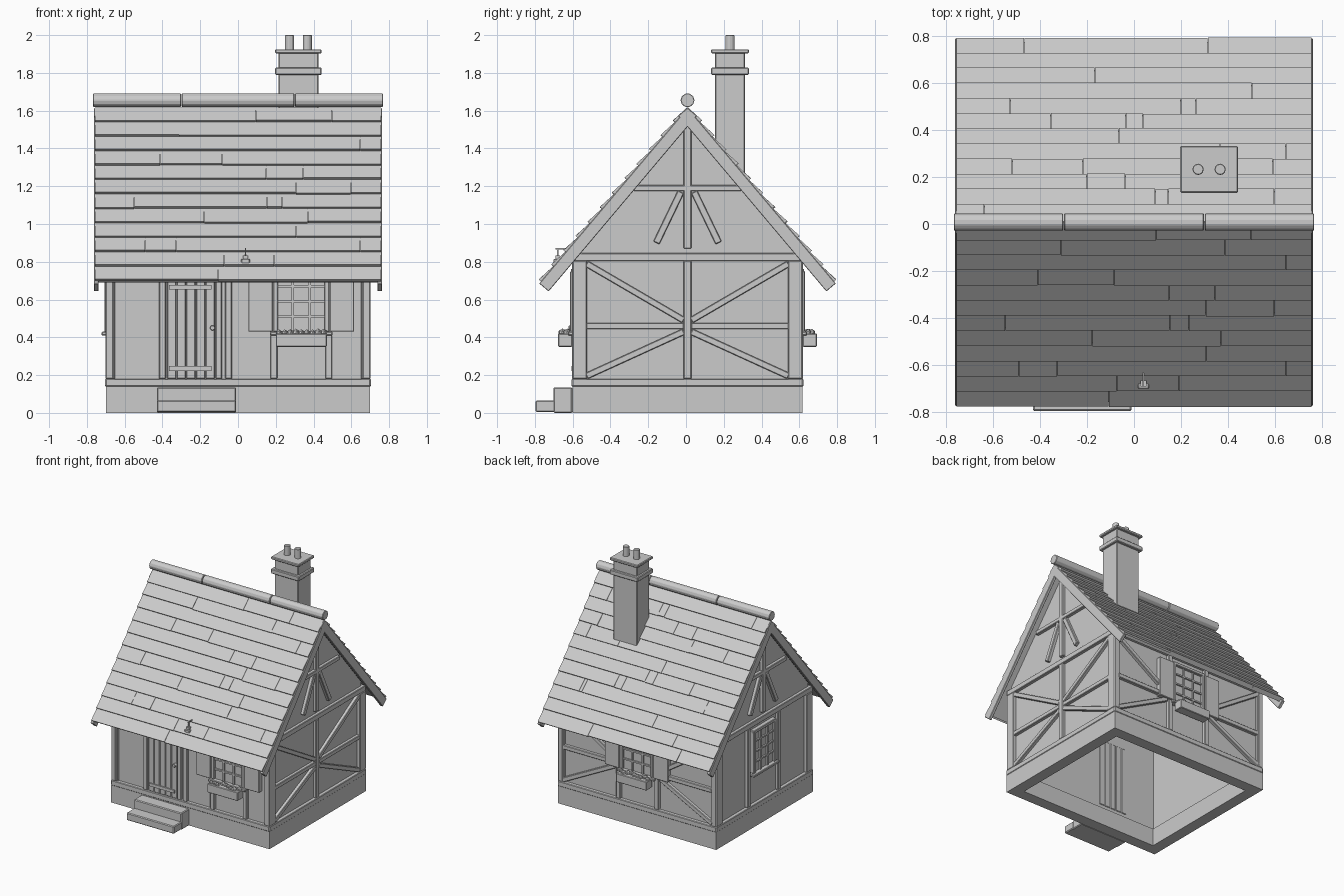
import bpy, bmesh, math, random
from mathutils import Matrix, Vector

random.seed(4)
cube = bpy.data.objects.get("Cube")
if cube:
    bpy.data.objects.remove(cube)

GREY = (0.6, 0.6, 0.6, 1)
mat = bpy.data.materials.new("plain grey")
mat.use_nodes = True
mat.diffuse_color = GREY
mat.node_tree.nodes["Principled BSDF"].inputs["Base Color"].default_value = GREY

SHIFT = Matrix.Translation((0, 0.008, 0))
HX, HY = 0.70, 0.61          # outer half size of the timber frame
WX, WY = HX - 0.025, HY - 0.025   # outer half size of the wall panels
FRONT, RIGHT, BACK, LEFT = [Matrix.Rotation(math.radians(a), 4, "Z") for a in (0, 90, 180, -90)]
DEPTH = {0: HY, 1: HX}


def finish(name, bm, matrix=Matrix(), bevel=0.0):
    bmesh.ops.recalc_face_normals(bm, faces=bm.faces)
    mesh = bpy.data.meshes.new(name)
    bm.to_mesh(mesh)
    bm.free()
    mesh.materials.append(mat)
    ob = bpy.data.objects.new(name, mesh)
    ob.matrix_world = SHIFT @ matrix
    bpy.context.collection.objects.link(ob)
    if bevel:
        mod = ob.modifiers.new("soft edge", "BEVEL")
        mod.width, mod.segments = bevel, 1
    return ob


def box(name, x, y, z, matrix=Matrix(), bevel=0.0):
    bm = bmesh.new()
    size = [r[1] - r[0] for r in (x, y, z)]
    mid = [(r[0] + r[1]) / 2 for r in (x, y, z)]
    bmesh.ops.create_cube(bm, size=1, matrix=Matrix.Translation(mid) @ Matrix.Diagonal((*size, 1)))
    return finish(name, bm, matrix, bevel)


def prism(name, points, x0, x1, matrix=Matrix(), bevel=0.0):
    """Extrude a (y, z) outline along x."""
    bm = bmesh.new()
    face = bm.faces.new([bm.verts.new((x0, y, z)) for y, z in points])
    out = bmesh.ops.extrude_face_region(bm, geom=[face])
    bmesh.ops.translate(bm, vec=(x1 - x0, 0, 0),
                        verts=[v for v in out["geom"] if isinstance(v, bmesh.types.BMVert)])
    return finish(name, bm, matrix, bevel)


def rod(name, radius, length, matrix, sides=10):
    bm = bmesh.new()
    bmesh.ops.create_cone(bm, cap_ends=True, segments=sides, radius1=radius,
                          radius2=radius, depth=length)
    return finish(name, bm, matrix, 0.003)


def depth_of(wall):
    return HX if wall in (RIGHT, LEFT) else HY


def timber(name, wall, a, b, width=0.04, proud=0.0):
    """Beam on a wall from a to b, both (along, height)."""
    a, b = Vector((a[0], 0, a[1])), Vector((b[0], 0, b[1]))
    d = depth_of(wall)
    turn = Matrix.Translation((a + b) / 2) @ Matrix.Rotation(-math.atan2(b.z - a.z, b.x - a.x), 4, "Y")
    half = (b - a).length / 2
    return box(name, (-half, half), (-d - proud, -d + 0.05), (-width / 2, width / 2), wall @ turn, 0.004)


def window(prefix, wall, u, z0, z1, half, shutters=True):
    d = depth_of(wall)
    box(prefix + "_glass", (u - half, u + half), (-d + 0.012, -d + 0.03), (z0, z1), wall)
    for s in (-1, 1):
        timber(prefix + "_jamb", wall, (u + s * half, z0), (u + s * half, z1), 0.025, 0.008)
    timber(prefix + "_head", wall, (u - half - 0.012, z1), (u + half + 0.012, z1), 0.025, 0.008)
    box(prefix + "_sill", (u - half - 0.03, u + half + 0.03), (-d - 0.022, -d + 0.03), (z0 - 0.02, z0), wall, 0.004)
    for i in (1, 2):
        c = u - half + i * 2 * half / 3
        box(prefix + "_glazing_bar", (c - 0.006, c + 0.006), (-d, -d + 0.02), (z0, z1), wall)
    for i in (1, 2, 3):
        c = z0 + i * (z1 - z0) / 4
        box(prefix + "_glazing_bar", (u - half, u + half), (-d, -d + 0.02), (c - 0.006, c + 0.006), wall)
    if not shutters:
        return
    for s in (-1, 1):
        x = sorted((u + s * (half + 0.015), u + s * (half + 0.145)))
        box(prefix + "_shutter", x, (-d - 0.012, -d + 0.03), (z0, z1), wall, 0.004)
    # Flower box with a row of blooms
    box(prefix + "_flower_box", (u - half, u + half), (-d - 0.075, -d), (z0 - 0.08, z0 - 0.01), wall, 0.004)
    bm = bmesh.new()
    for i in range(9):
        at = (u + (i - 4) * half / 4.6, -d - 0.04 + random.uniform(-0.02, 0.02), z0 - 0.006)
        bmesh.ops.create_icosphere(bm, subdivisions=1, radius=random.uniform(0.017, 0.023),
                                   matrix=Matrix.Translation(at))
    finish(prefix + "_flowers", bm, wall)


# Hollow stone base and steps
for s in (-1, 1):
    box("base_long_side", (-HX, HX), sorted((s * HY, s * (HY - 0.09))), (0, 0.14))
    box("base_short_side", sorted((s * HX, s * (HX - 0.09))), (-HY + 0.09, HY - 0.09), (0, 0.14))
box("upper_step", (-0.43, -0.01), (-0.71, -HY), (0.0, 0.135), bevel=0.006)
box("lower_step", (-0.43, -0.01), (-0.805, -0.70), (0.005, 0.065), bevel=0.006)

# Wall panels
APEX, SLOPE = 1.615, 1.185
for s in (-1, 1):
    box("long_wall", (-WX, WX), sorted((s * WY, s * (WY - 0.04))), (0.14, 0.84))
    eave = APEX - 0.045 - SLOPE * WY
    outline = [(-WY, 0.14), (WY, 0.14), (WY, eave), (0, APEX - 0.045), (-WY, eave)]
    prism("gable_wall", outline, s * WX, s * (WX - 0.04))

# Timber frame shared by all walls
for wall, half in ((FRONT, HX), (BACK, HX), (RIGHT, HY), (LEFT, HY)):
    timber("sill_beam", wall, (-half, 0.16), (half, 0.16), 0.04, 0.004)
    timber("top_beam", wall, (-half, 0.825), (half, 0.825), 0.042)
    for s in (-1, 1):
        c = s * (half - (0.02 if half == HX else 0.04))
        timber("corner_post", wall, (c, 0.18), (c, 0.805), 0.04 if half == HX else 0.075, 0.002)

# Upper gable timbers
for wall in (RIGHT, LEFT):
    timber("king_post", wall, (0, 0.87), (0, 1.52), 0.042)
    timber("collar_beam", wall, (-0.285, 1.19), (0.285, 1.19), 0.032)
    for s in (-1, 1):
        timber("gable_strut", wall, (s * 0.035, 1.17), (s * 0.165, 0.9), 0.036)

# Braced panels on the right and back walls
timber("middle_post", RIGHT, (0, 0.18), (0, 0.805), 0.042)
for wall, inner, outer in ((RIGHT, 0.02, 0.535), (BACK, 0.2, 0.66)):
    for s in (-1, 1):
        timber("middle_rail", wall, (s * inner, 0.46), (s * outer, 0.46), 0.034)
        timber("lower_brace", wall, (s * inner, 0.43), (s * outer, 0.195), 0.034)
        timber("upper_brace", wall, (s * inner, 0.49), (s * outer, 0.79), 0.034)

# Window and door posts
for wall, spots in ((FRONT, (-0.40, -0.05, 0.19, 0.48)), (BACK, (-0.17, 0.17)), (LEFT, (-0.19, 0.19))):
    for u in spots:
        timber("wall_post", wall, (u, 0.18), (u, 0.805), 0.036)
window("front_window", FRONT, 0.335, 0.43, 0.75, 0.135)
window("back_window", BACK, 0, 0.43, 0.75, 0.135)
window("side_window", LEFT, 0, 0.43, 0.76, 0.13, shutters=False)

# Plank door with hinges and knob
for i in range(5):
    x = -0.375 + i * 0.051
    box("door_plank", (x, x + 0.048), (-HY + 0.005, -WY + 0.045), (0.18, 0.72), bevel=0.004)
box("door_jamb", (-0.118, -0.085), (-HY, -WY), (0.18, 0.8), bevel=0.004)
box("door_head", (-0.38, -0.085), (-HY, -WY), (0.72, 0.76), bevel=0.004)
for z in (0.235, 0.665):
    box("door_hinge", (-0.365, -0.14), (-HY - 0.004, -WY), (z - 0.012, z + 0.012))
rod("door_knob", 0.014, 0.03, Matrix.Translation((-0.135, -HY - 0.004, 0.45)) @ Matrix.Rotation(math.pi / 2, 4, "X"))

# Roof: deck, overlapping tile courses and barge boards on each slope
ANGLE = math.atan(SLOPE)
LENGTH, COURSES = 1.2, 12
for wall in (FRONT, BACK):
    pitch = wall @ Matrix.Translation((0, 0, APEX)) @ Matrix.Rotation(ANGLE, 4, "X")
    prism("roof_deck", [(0, 0), (-LENGTH + 0.01, 0), (-LENGTH + 0.01, -0.022), (0, -0.022)], -0.745, 0.745, pitch)
    bm = bmesh.new()
    step = LENGTH / COURSES
    for i in range(COURSES):
        cuts = [-0.757] + sorted(random.uniform(-0.65, 0.65) for _ in range(random.randint(1, 3))) + [0.757]
        for x0, x1 in zip(cuts, cuts[1:]):
            low = (i + 1) * step + random.uniform(-0.003, 0.003)
            lift = 0.016 + random.uniform(-0.001, 0.001)
            outline = [(-i * step, 0), (-i * step, 0.003), (-low, lift), (-low, 0)]
            ends = [[bm.verts.new((x, *p)) for p in outline] for x in (x0 + 0.001, x1 - 0.001)]
            bm.faces.new(ends[0])
            bm.faces.new(ends[1])
            for j in range(4):
                k = (j + 1) % 4
                bm.faces.new((ends[0][j], ends[0][k], ends[1][k], ends[1][j]))
    finish("roof_tiles", bm, pitch)
    for s in (-1, 1):
        board = [(0.0, 0.0), (-1.217, 0.0), (-1.217, -0.065), (0.0, -0.065)]
        prism("barge_board", board, s * 0.762, s * 0.738, pitch, 0.003)

# Ridge caps
for x, length in ((-0.535, 0.465), (0, 0.596), (0.535, 0.465)):
    rod("ridge_cap", 0.037, length, Matrix.Translation((x, 0, 1.655)) @ Matrix.Rotation(math.pi / 2, 4, "Y"))

# Chimney
CX, CY = 0.32, 0.225
for name, hx, hy, z in (("chimney_stack", 0.105, 0.08, (1.15, 1.91)),
                        ("chimney_collar", 0.123, 0.1, (1.79, 1.828)),
                        ("chimney_cap", 0.123, 0.1, (1.903, 1.925))):
    box(name, (CX - hx, CX + hx), (CY - hy, CY + hy), z, bevel=0.005)
for x in (-0.047, 0.047):
    rod("chimney_pot", 0.024, 0.08, Matrix.Translation((CX + x, CY, 1.96)), 12)

# Small lantern by the eave
box("lantern", (0.017, 0.063), (-0.71, -0.665), (0.775, 0.815), bevel=0.004)
box("lantern_lid", (0.027, 0.053), (-0.70, -0.675), (0.815, 0.832))
box("lantern_hook", (0.037, 0.043), (-0.69, -0.684), (0.83, 0.872))
box("lantern_arm", (0.037, 0.043), (-0.70, -0.63), (0.866, 0.874))
